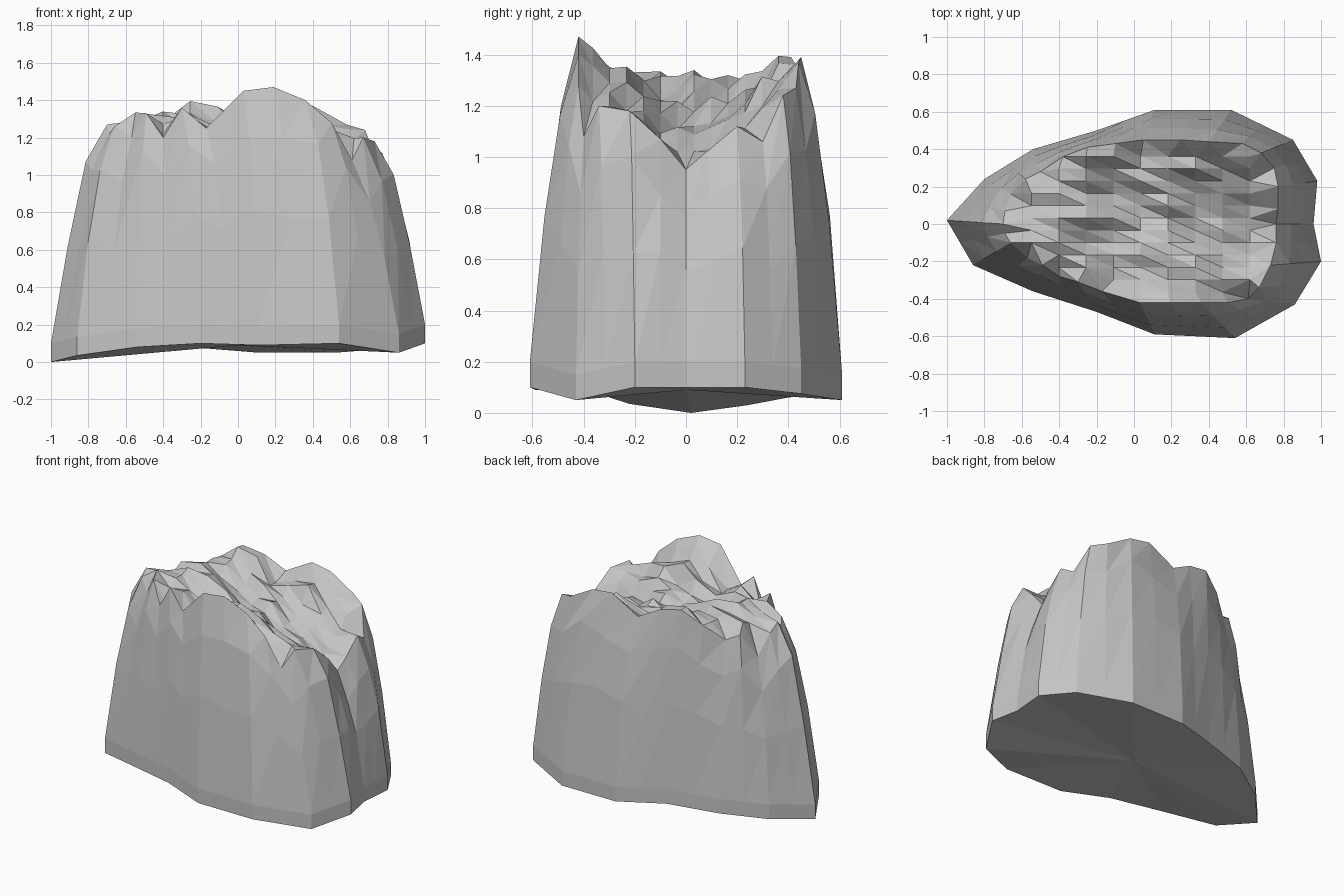
import bpy
import bmesh
import random
from mathutils import Vector
from mathutils.geometry import delaunay_2d_cdt

random.seed(4)

default_cube = bpy.data.objects.get("Cube")
if default_cube:
    bpy.data.objects.remove(default_cube, do_unlink=True)


def make_material(name, value):
    mat = bpy.data.materials.new(name)
    mat.use_nodes = True
    color = (value, value, value, 1)
    mat.diffuse_color = color
    shader = mat.node_tree.nodes["Principled BSDF"]
    shader.inputs["Base Color"].default_value = color
    return mat


def with_midpoints(points):
    """Double the number of points in a closed loop."""
    result = []
    for i, point in enumerate(points):
        following = points[(i + 1) % len(points)]
        result += [point.copy(), (point + following) / 2]
    return result


# Base outline, counterclockwise from the narrow end
base_outline = [
    (-1, .02, 0), (-.86, -.22, .035), (-.54, -.36, .08), (-.2, -.47, .1),
    (.11, -.59, .09), (.54, -.61, .1), (.86, -.43, .05), (1, -.2, .1),
    (.96, 0, .1), (.98, .23, .1), (.85, .45, .075), (.52, .61, .05),
    (.11, .61, .05), (-.2, .5, .075), (-.54, .4, .06), (-.8, .24, .03)]

# Upper rim with its cusps and notches, two points per base segment
rim_outline = [
    (-.7, 0, 1.27), (-.69, -.05, 1.22), (-.66, -.1, 1.26), (-.57, -.18, 1.2),
    (-.49, -.22, 1.33), (-.4, -.28, 1.2), (-.3, -.31, 1.36), (-.17, -.36, 1.25),
    (.03, -.42, 1.45), (.19, -.42, 1.47), (.36, -.42, 1.4), (.5, -.42, 1.28),
    (.61, -.4, 1.08), (.67, -.34, 1.2), (.73, -.22, 1.18), (.76, -.1, 1.07),
    (.76, 0, .95), (.77, .08, 1.02), (.77, .2, 1.12), (.75, .3, 1.06),
    (.68, .38, 1.24), (.58, .43, 1.27), (.4, .44, 1.37), (.25, .45, 1.39),
    (.05, .45, 1.28), (-.1, .43, 1.36), (-.25, .41, 1.39), (-.38, .36, 1.3),
    (-.5, .28, 1.2), (-.58, .24, 1.24), (-.66, .16, 1.08), (-.69, .07, 1.22)]

base = with_midpoints([Vector(p) for p in base_outline])
rim = [Vector(p) for p in rim_outline]
count = len(base)

bm = bmesh.new()


def add_ring(points):
    return [bm.verts.new(p) for p in points]


# Side walls: a short upright band, then inward curving rings
rings = [add_ring(base), add_ring([p + Vector((0, 0, .1)) for p in base])]
for inward, upward in ((.3, .51), (.62, .81)):
    ring = []
    for low, high in zip(base, rim):
        point = low.lerp(high, inward)
        rise = upward + random.uniform(-.04, .04)
        point.z = low.z + (high.z - low.z) * rise
        ring.append(point)
    rings.append(add_ring(ring))
rings.append(add_ring(rim))

for lower, upper in zip(rings, rings[1:]):
    for i in range(count):
        j = (i + 1) % count
        bm.faces.new((lower[i], lower[j], upper[j]))
        bm.faces.new((lower[i], upper[j], upper[i]))

# Underside fan
centre = bm.verts.new((0, 0, .09))
for i in range(count):
    bm.faces.new((centre, rings[0][(i + 1) % count], rings[0][i]))


# Rough crown: a jagged height field that fills the rim
def crown_height(x, y):
    weights = [1 / ((p.x - x) ** 2 + (p.y - y) ** 2) ** 1.5 for p in rim]
    height = sum(w * p.z for w, p in zip(weights, rim)) / sum(weights)
    centre_dip = max(0, 1 - ((x - .2) / .6) ** 2 - (y / .42) ** 2)
    end_ridge = max(0, 1 - ((x + .47) / .3) ** 2 - ((y - .03) / .25) ** 2)
    height += .12 * end_ridge - .08 * centre_dip
    return height + random.uniform(-.06, .03)


def inside_rim(x, y):
    for i, a in enumerate(rim):
        edge = (rim[(i + 1) % count] - a).to_2d()
        offset = Vector((x, y)) - a.to_2d()
        if edge.cross(offset) / edge.length < .025:
            return False
    return True


inner = []
for column in range(12):
    for row in range(14):
        x = -.84 + column * .146
        y = -.43 + row * .066
        if inside_rim(x, y):
            inner.append(Vector((x, y, crown_height(x, y))))

flat_points = [p.to_2d() for p in rim + inner]
crown_verts = rings[-1] + add_ring(inner)
_, _, triangles, sources, _, _ = delaunay_2d_cdt(
    flat_points, [], [list(range(count))], 1, 1e-5)
for triangle in triangles:
    corners = [crown_verts[sources[i][0]] for i in triangle]
    if len(set(corners)) == 3:
        bm.faces.new(corners)

bmesh.ops.recalc_face_normals(bm, faces=bm.faces[:])

# Finished object
mesh = bpy.data.meshes.new("rough_stone_block")
bm.to_mesh(mesh)
bm.free()
mesh.materials.append(make_material("pale grey stone", .56))
block = bpy.data.objects.new("rough_stone_block", mesh)
bpy.context.collection.objects.link(block)
